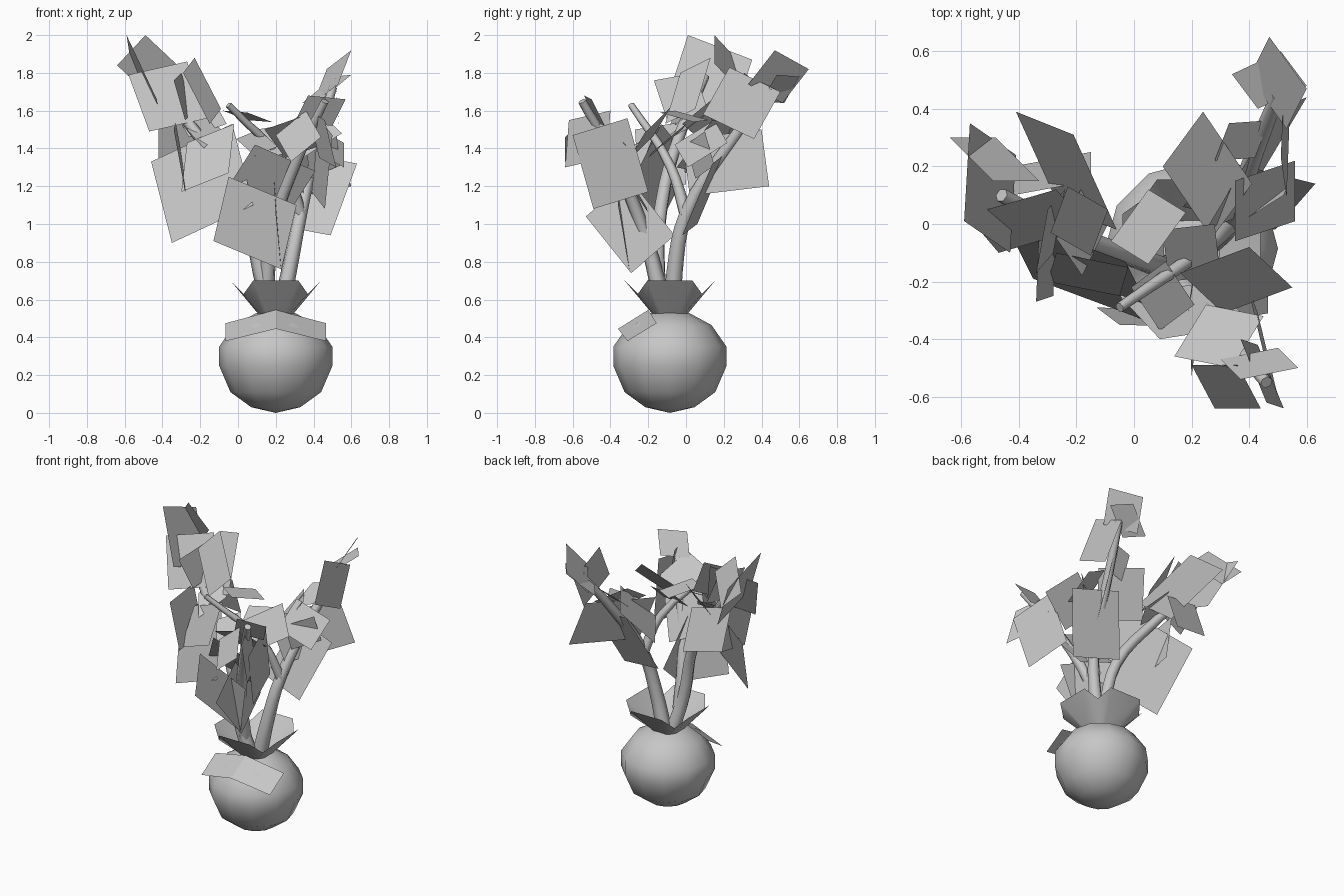
import bpy
import bmesh
import math
from mathutils import Vector

default_cube = bpy.data.objects.get("Cube")
if default_cube:
    bpy.data.objects.remove(default_cube, do_unlink=True)

# One plain material for the whole plant
clay_grey = bpy.data.materials.new("clay_grey")
clay_grey.use_nodes = True
tint = (0.57, 0.57, 0.57, 1)
clay_grey.diffuse_color = tint
clay_grey.node_tree.nodes["Principled BSDF"].inputs["Base Color"].default_value = tint

POT_X, POT_Y = 0.2, -0.085


def mesh_object(name, bm, smooth_angle=None):
    """Turn a bmesh into a named object, optionally smooth shaded."""
    mesh = bpy.data.meshes.new(name)
    bm.normal_update()
    bm.to_mesh(mesh)
    bm.free()
    obj = bpy.data.objects.new(name, mesh)
    bpy.context.collection.objects.link(obj)
    mesh.materials.append(clay_grey)
    if smooth_angle:
        bpy.ops.object.select_all(action="DESELECT")
        obj.select_set(True)
        bpy.context.view_layer.objects.active = obj
        bpy.ops.object.shade_smooth_by_angle(angle=math.radians(smooth_angle))
    return obj


def bridge(bm, lower, upper):
    """Join two closed rings of vertices with quads."""
    count = len(lower)
    for i in range(count):
        j = (i + 1) % count
        bm.faces.new((lower[i], lower[j], upper[j], upper[i]))


def ring(bm, radius, height, sides):
    step = math.tau / sides
    return [bm.verts.new((POT_X + radius * math.cos(i * step),
                          POT_Y + radius * math.sin(i * step), height))
            for i in range(sides)]


def build_bowl():
    """Round low-poly pot body, turned from a profile."""
    bm = bmesh.new()
    profile = [(0.13, 0.03), (0.24, 0.11), (0.3, 0.25),
               (0.3, 0.35), (0.22, 0.465), (0.1, 0.53)]
    rings = [ring(bm, radius, height, 12) for radius, height in profile]
    for lower, upper in zip(rings, rings[1:]):
        bridge(bm, lower, upper)
    foot = bm.verts.new((POT_X, POT_Y, 0))
    for i, vert in enumerate(rings[0]):
        bm.faces.new((foot, rings[0][(i + 1) % len(rings[0])], vert))
    bm.faces.new(rings[-1])
    mesh_object("pot_bowl", bm, 50)


def build_collar():
    """Flared rim with four flaps and a dip at each diagonal."""
    bm = bmesh.new()
    lower, upper = [], []
    for quarter in range(4):
        for offset in (-26.6, 26.6, 45):
            angle = math.radians(quarter * 90 + offset)
            dip = offset == 45
            radius, height = (0.24, 0.63) if dip else (0.268, 0.7)
            direction = Vector((math.cos(angle), math.sin(angle), 0))
            base = Vector((POT_X, POT_Y, 0))
            lower.append(bm.verts.new(base + direction * 0.1 + Vector((0, 0, 0.52))))
            upper.append(bm.verts.new(base + direction * radius + Vector((0, 0, height))))
    bridge(bm, lower, upper)
    mesh_object("pot_collar", bm, 60)


def build_front_band():
    """Folded strip lying over the shoulder of the pot."""
    bm = bmesh.new()
    columns = []
    for side in (-1, 0, 1):
        drop = abs(side)
        top = (POT_X + side * 0.265, -0.2 + drop * 0.045, 0.545 - drop * 0.07)
        bottom = (POT_X + side * 0.265, -0.36 + drop * 0.05, 0.445 - drop * 0.065)
        columns.append((bm.verts.new(bottom), bm.verts.new(top)))
    for left, right in zip(columns, columns[1:]):
        bm.faces.new((left[0], right[0], right[1], left[1]))
    mesh_object("front_band", bm)


def build_stem(name, points, thickness):
    """Tapering bent tube through a few points."""
    curve = bpy.data.curves.new(name, "CURVE")
    curve.dimensions = "3D"
    curve.bevel_depth = thickness
    curve.bevel_resolution = 1
    curve.resolution_u = 4
    curve.use_fill_caps = True
    spline = curve.splines.new("BEZIER")
    spline.bezier_points.add(len(points) - 1)
    for i, (knot, place) in enumerate(zip(spline.bezier_points, points)):
        knot.co = place
        knot.handle_left_type = knot.handle_right_type = "AUTO"
        knot.radius = 1 - 0.5 * i / (len(points) - 1)
    curve.materials.append(clay_grey)
    obj = bpy.data.objects.new(name, curve)
    bpy.context.collection.objects.link(obj)


def build_leaves(name, corners):
    """Flat four-sided leaves; each is given by a corner and its two neighbours, in hundredths."""
    bm = bmesh.new()
    for leaf in corners:
        a, b, c = (Vector(leaf[i:i + 3]) / 100 for i in (0, 3, 6))
        bm.faces.new([bm.verts.new(p) for p in (a, b, b + c - a, c)])
    mesh_object(name, bm)


build_bowl()
build_collar()
build_front_band()

# Stems fanning out of the collar
build_stem("left_stem", [(0.18, -0.12, 0.52), (0.12, -0.15, 0.75), (0.04, -0.13, 1.1),
                         (-0.22, -0.03, 1.48), (-0.46, 0.1, 1.78)], 0.05)
build_stem("back_stem", [(0.22, -0.07, 0.52), (0.27, -0.06, 0.75), (0.33, 0, 1.05),
                         (0.42, 0.25, 1.45), (0.5, 0.45, 1.72)], 0.05)
build_stem("front_stem", [(0.15, -0.14, 0.65), (0.18, -0.22, 0.95),
                          (0.33, -0.4, 1.38), (0.46, -0.55, 1.65)], 0.045)
build_stem("middle_stem", [(0.33, 0, 1.05), (0.25, -0.08, 1.3), (-0.05, -0.29, 1.63)], 0.035)

# Leaves grouped by the stem that carries them, many in crossed pairs
build_leaves("left_leaves", [
    (-49, 15, 200, -64, 30, 184, -33, 15, 185),
    (-59, 1, 200, -57, 35, 187, -43, -10, 166),
    (-58, 3, 179, -27, 12, 186, -47, -10, 149),
    (-21, 31, 180, -41, 39, 173, -6, -2, 153),
    (-23, 13, 188, -29, -3, 180, -9, 5, 161),
    (-35, -19, 90, -46, 3, 133, 8, -35, 110),
    (-34, -27, 150, -28, -25, 117, -33, -2, 154),
    (-30, -20, 117, -5, -25, 127, -27, -10, 143),
    (-34, -17, 176, -30, 5, 180, -28, -10, 155),
    (-42, 10, 160, -42, 20, 133, -15, 15, 155),
    (-18, 13, 160, -9, 0, 150, -27, -5, 150)])
build_leaves("back_leaves", [
    (60, 47, 192, 47, 65, 182, 53, 33, 174),
    (60, 48, 179, 43, 40, 165, 51, 60, 178),
    (51, 23, 183, 53, 9, 158, 52, 50, 170),
    (33, 35, 158, 47, 36, 162, 28, 22, 146),
    (49, -2, 94, 63, 14, 132, 17, 6, 100),
    (56, 22, 143, 56, 1, 130, 35, 15, 155),
    (25, -2, 145, 50, 40, 150, 35, 2, 115),
    (36, 0, 142, 52, 10, 149, 38, 5, 124),
    (24, 39, 150, 41, 14, 155, 10, 20, 125)])
build_leaves("front_leaves", [
    (23, -30, 76, -13, -29, 91, 31, -36, 110),
    (23, -29, 74, 20, -53, 104, 22, -6, 94),
    (27, -20, 106, -5, -25, 120, 41, -35, 128),
    (50, -60, 147, 43, -31, 156, 46, -49, 108),
    (20, -49, 147, 28, -64, 133, 36, -49, 160),
    (25, -28, 135, 45, -32, 142, 14, -46, 150),
    (57, -50, 166, 37, -54, 168, 50, -43, 152),
    (37, -40, 160, 46, -62, 155, 43, -42, 135)])
build_leaves("middle_leaves", [
    (-8, -6, 160, 5, -14, 159, 5, 12, 155),
    (16, -17, 147, 40, -8, 162, 31, -31, 133),
    (10, -2, 150, 28, 0, 153, 12, -20, 135),
    (-1, -22, 145, 11, -13, 150, 9, -37, 136)])
